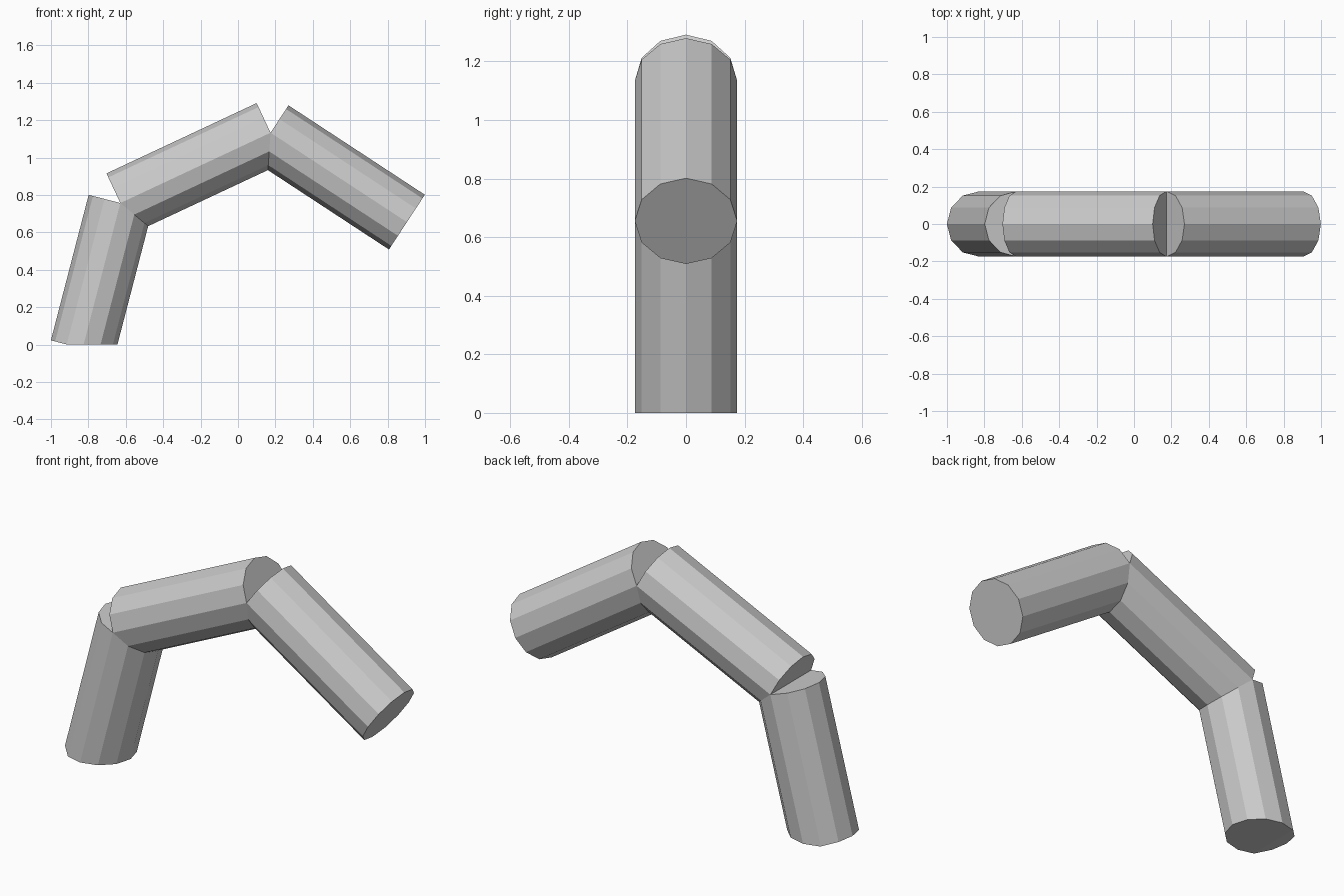
import bpy
import bmesh
from mathutils import Matrix, Vector

if "Cube" in bpy.data.objects:
    bpy.data.objects.remove(bpy.data.objects["Cube"], do_unlink=True)

RADIUS = 0.175
SIDES = 12

grey = bpy.data.materials.new("plain_grey")
grey.use_nodes = True
grey.diffuse_color = (0.6, 0.6, 0.6, 1)
grey.node_tree.nodes["Principled BSDF"].inputs["Base Color"].default_value = grey.diffuse_color


def segment(name, start, end, trim_at_ground=False):
    """Capped cylinder between two points of the x-z plane."""
    a, b = Vector((start[0], 0, start[1])), Vector((end[0], 0, end[1]))
    axis = (b - a).normalized()
    side = Vector((0, 1, 0))
    turn = Matrix((side.cross(axis), side, axis)).transposed().to_4x4()
    bm = bmesh.new()
    bmesh.ops.create_cone(bm, cap_ends=True, segments=SIDES, radius1=RADIUS,
                          radius2=RADIUS, depth=(b - a).length,
                          matrix=Matrix.Translation((a + b) / 2) @ turn)
    if trim_at_ground:
        cut = bmesh.ops.bisect_plane(bm, geom=bm.verts[:] + bm.edges[:] + bm.faces[:],
                                     plane_co=(0, 0, 0), plane_no=(0, 0, 1),
                                     clear_inner=True)
        rim = [e for e in cut["geom_cut"] if isinstance(e, bmesh.types.BMEdge)]
        bmesh.ops.holes_fill(bm, edges=rim, sides=0)
    bmesh.ops.recalc_face_normals(bm, faces=bm.faces[:])
    mesh = bpy.data.meshes.new(name)
    bm.to_mesh(mesh)
    bm.free()
    mesh.materials.append(grey)
    obj = bpy.data.objects.new(name, mesh)
    bpy.context.collection.objects.link(obj)


# Joints of the bent arm, from the ground to the free end
foot, elbow, bend, tip = (-0.831, -0.021), (-0.629, 0.757), (0.174, 1.133), (0.903, 0.655)

segment("lower_segment", foot, elbow, trim_at_ground=True)
segment("middle_segment", elbow, bend)
segment("end_segment", bend, tip)
